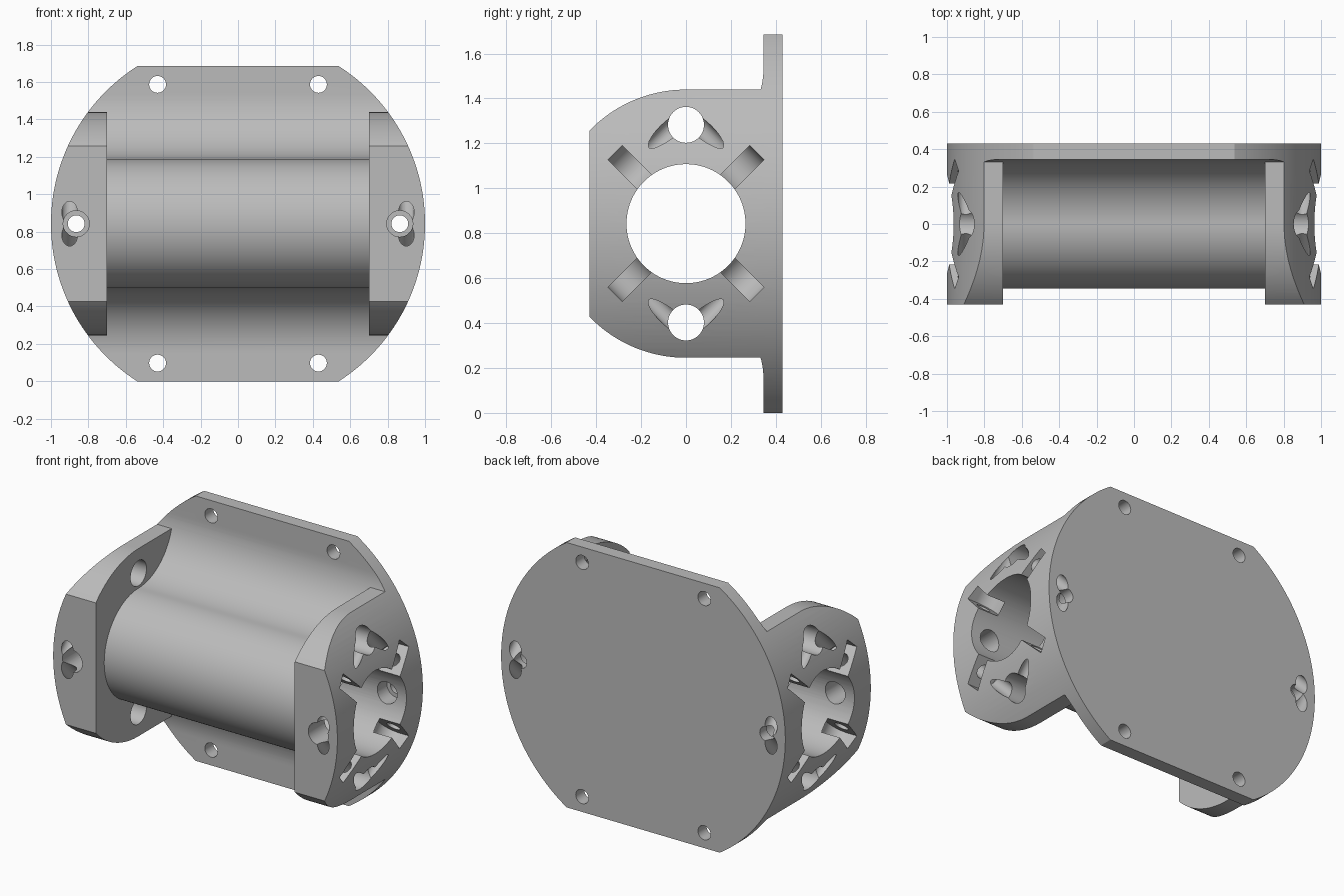
import bpy, bmesh
from math import sin, cos, pi, radians
from mathutils import Matrix, Vector

cube = bpy.data.objects.get("Cube")
if cube:
    bpy.data.objects.remove(cube, do_unlink=True)

MID = 0.8425          # height of the bore axis, half the plate height
BACK, FACE = 0.43, 0.345
WALL = 0.597          # half height of the end cheeks
ROLLER_R, ROLLER_X = 0.346, 0.9

grey = bpy.data.materials.new("light_grey")
grey.use_nodes = True
colour = (0.5, 0.5, 0.5, 1)
grey.diffuse_color = colour
grey.node_tree.nodes["Principled BSDF"].inputs["Base Color"].default_value = colour


def arc(cx, cy, r, start, end, n):
    angles = [radians(start + (end - start) * i / n) for i in range(n + 1)]
    return [(cx + r * cos(a), cy + r * sin(a)) for a in angles]


def make_object(name, bm):
    bmesh.ops.recalc_face_normals(bm, faces=bm.faces)
    mesh = bpy.data.meshes.new(name)
    bm.to_mesh(mesh)
    bm.free()
    mesh.materials.append(grey)
    ob = bpy.data.objects.new(name, mesh)
    bpy.context.collection.objects.link(ob)
    return ob


def prism(name, points, x0, x1):
    """Extrude a (y, z) outline, measured from the bore axis, along x."""
    bm = bmesh.new()
    face = bm.faces.new([bm.verts.new((x0, y, z + MID)) for y, z in points])
    moved = bmesh.ops.extrude_face_region(bm, geom=[face])["geom"]
    bmesh.ops.translate(bm, vec=(x1 - x0, 0, 0),
                        verts=[v for v in moved if isinstance(v, bmesh.types.BMVert)])
    return make_object(name, bm)


def rod(name, start, end, r, n=32):
    """Round bar between two points measured from the bore axis."""
    a, b = Vector(start), Vector(end)
    spin = (b - a).to_track_quat('Z', 'Y').to_matrix().to_4x4()
    place = Matrix.Translation((a + b) / 2 + Vector((0, 0, MID))) @ spin
    bm = bmesh.new()
    bmesh.ops.create_cone(bm, cap_ends=True, segments=n, radius1=r, radius2=r,
                          depth=(b - a).length, matrix=place)
    return make_object(name, bm)


def combine(target, tool, operation):
    mod = target.modifiers.new(operation.lower(), 'BOOLEAN')
    mod.operation, mod.solver, mod.object = operation, 'EXACT', tool
    bpy.context.view_layer.objects.active = target
    bpy.ops.object.modifier_apply(modifier=mod.name)
    bpy.data.objects.remove(tool, do_unlink=True)


def roller_slot(side, sy, sz):
    """Round-bottomed slot, set across the rim of the bore on a diagonal."""
    outline = [(ROLLER_X + x, ROLLER_R + r) for x, r in arc(0, 0, 0.1, 90, 270, 32)]
    outline += [(1.1, ROLLER_R - 0.1), (1.1, ROLLER_R + 0.1)]
    out = Vector((0, sy, sz)).normalized()
    across = Vector((0, -sz, sy)).normalized()
    bm = bmesh.new()
    loops = [[bm.verts.new(Vector((side * x, 0, MID)) + out * r + across * w)
              for x, r in outline] for w in (-0.045, 0.045)]
    for loop in loops:
        bm.faces.new(loop)
    for i in range(len(outline)):
        j = (i + 1) % len(outline)
        bm.faces.new((loops[0][i], loops[0][j], loops[1][j], loops[1][i]))
    return make_object("slot_cutter", bm)


# Tube that flows through large fillets into the mounting plate
fillet = 0.69
profile = arc(0, 0, FACE, 90, 270, 64)
profile += arc(0, -fillet, FACE, 90, 0, 32)[1:]
profile += [(FACE, -MID), (BACK, -MID), (BACK, MID), (FACE, MID)]
profile += arc(0, fillet, FACE, 0, -90, 32)[:-1]
bracket = prism("roller_bracket", profile, -1.1, 1.1)

# End cheeks: rounded towards the front, cut flat at the nose
edge = 136
cheek = arc(0, 0, WALL, 90, edge, 24) + arc(0, 0, WALL, 360 - edge, 270, 24)
cheek += [(0.4, -WALL), (0.4, WALL)]
for x0, x1 in ((-1.09, -0.7), (0.7, 1.09)):
    combine(bracket, prism("cheek", cheek, x0, x1), 'UNION')

# Round outline of the whole body
combine(bracket, rod("outline", (0, -1, 0), (0, 1, 0), 1, 192), 'INTERSECT')

# Bore and the lightening holes above and below it
cutters = [rod("bore_cutter", (-1.2, 0, 0), (1.2, 0, 0), 0.265, 96)]
for z in (-0.44, 0.44):
    cutters.append(rod("hole_cutter", (-1.2, 0, z), (1.2, 0, z), 0.08, 48))

for side in (-1, 1):
    # Mounting screws: wide from the front, narrow through the plate
    x = side * 0.865
    cutters.append(rod("screw_head_cutter", (x, -0.6, 0), (x, 0.36, 0), 0.07))
    cutters.append(rod("screw_cutter", (x, 0, 0), (x, 0.6, 0), 0.045))
    for s in (-1, 1):
        # Corner holes of the plate
        cutters.append(rod("corner_cutter", (side * 0.43, 0.2, s * 0.745),
                           (side * 0.43, 0.6, s * 0.745), 0.045))
        # Roller slots with their crossing pin holes
        for sy in (-1, 1):
            cutters.append(roller_slot(side, sy, s))
            reach = ROLLER_R * 2 ** 0.5
            cutters.append(rod("pin_cutter", (side * ROLLER_X, sy * 0.55, s * (reach - 0.55)),
                               (side * ROLLER_X, 0, s * reach), 0.042))
for cutter in cutters:
    combine(bracket, cutter, 'DIFFERENCE')

# Smooth the curved walls and keep the rims crisp
bpy.ops.object.select_all(action='DESELECT')
bracket.select_set(True)
bpy.context.view_layer.objects.active = bracket
bpy.ops.object.shade_smooth_by_angle(angle=radians(25))
